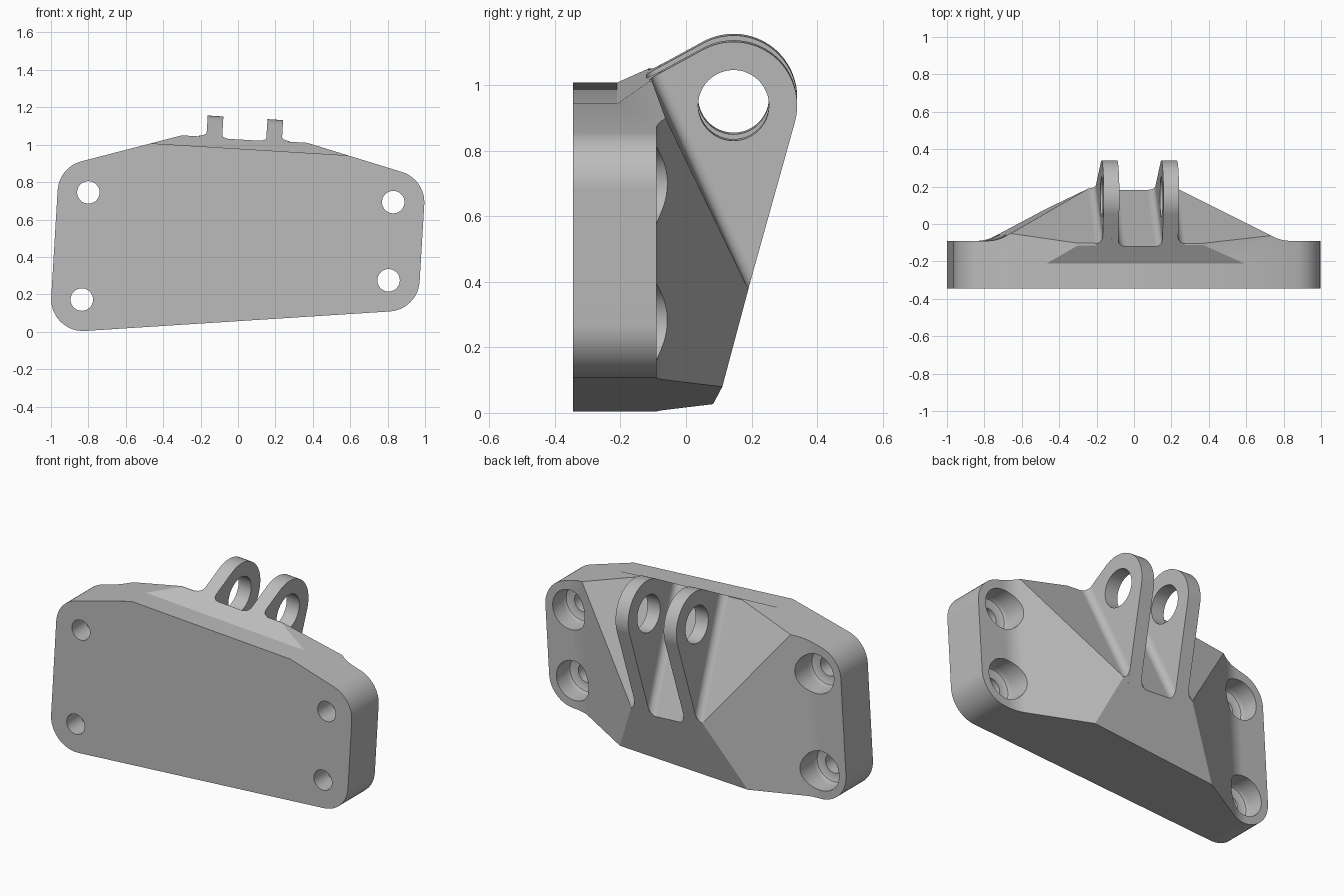
import bpy, bmesh, math
from mathutils import Matrix, Vector

if "Cube" in bpy.data.objects:
    bpy.data.objects.remove(bpy.data.objects["Cube"], do_unlink=True)

TILT = Matrix.Rotation(0.061, 4, 'Y')     # the bracket leans slightly about y
MID = -0.03                               # centre plane in the tilted frame
LUG_X, LUG_HALF, FILLET, STEP = 0.16, 0.042, 0.04, 0.018
FRONT, BACK = -0.345, -0.09               # plate faces
PIN = Vector((0.145, 0.95))               # lug eye centre (y, z)
EYE_R, PIN_R = 0.194, 0.108
RIDGE, CREASE = Vector((-0.105, 1.035)), Vector((0.19, 0.39))

steel = bpy.data.materials.new("plain_grey")
steel.use_nodes = True
steel.diffuse_color = (0.5, 0.5, 0.5, 1)
steel.node_tree.nodes["Principled BSDF"].inputs["Base Color"].default_value = (0.5, 0.5, 0.5, 1)


def frame(a, b, d, origin=(0, 0, 0)):
    """Matrix taking (a, b, depth) to space along three axes."""
    m = Matrix((a, b, d)).transposed().to_4x4()
    m.translation = Vector(origin)
    return m


X, Y, Z = (1, 0, 0), (0, 1, 0), (0, 0, 1)
FACE = frame(X, Z, Y)                     # plate outline, depth along y
SIDE = TILT @ frame(Y, Z, X, (MID, 0, 0)) # side profile, depth along x
TOP = TILT @ frame(X, Y, Z, (MID, 0, 0))  # plan profile, depth along z


def finish(name, bm):
    bmesh.ops.recalc_face_normals(bm, faces=bm.faces[:])
    mesh = bpy.data.meshes.new(name)
    bm.to_mesh(mesh)
    bm.free()
    mesh.materials.append(steel)
    obj = bpy.data.objects.new(name, mesh)
    bpy.context.collection.objects.link(obj)
    return obj


def prism(name, pts, m, d0, d1):
    bm = bmesh.new()
    rings = [[bm.verts.new(m @ Vector((p[0], p[1], d))) for p in pts] for d in (d0, d1)]
    bm.faces.new(rings[0])
    bm.faces.new(rings[1])
    for i in range(len(pts)):
        j = (i + 1) % len(pts)
        bm.faces.new((rings[0][i], rings[0][j], rings[1][j], rings[1][i]))
    return finish(name, bm)


def lathe(name, profile, x, z):
    """Spin (radius, y) points about an axis along y."""
    bm = bmesh.new()
    vs = [bm.verts.new((x + r, y, z)) for r, y in profile]
    es = [bm.edges.new(pair) for pair in zip(vs, vs[1:])]
    bmesh.ops.spin(bm, geom=vs + es, cent=(x, 0, z), axis=Y, angle=math.tau, steps=48)
    bmesh.ops.remove_doubles(bm, verts=bm.verts[:], dist=1e-5)
    return finish(name, bm)


def arc(c, r, a0, a1, n):
    return [(c[0] + r * math.cos(a0 + (a1 - a0) * i / n),
             c[1] + r * math.sin(a0 + (a1 - a0) * i / n)) for i in range(n + 1)]


def rounded(pts, n=12):
    """Round each (x, y, radius) corner that has a radius."""
    out = []
    for i, (x, y, r) in enumerate(pts):
        p = Vector((x, y))
        if not r:
            out.append(p)
            continue
        u = (Vector(pts[i - 1][:2]) - p).normalized()
        v = (Vector(pts[(i + 1) % len(pts)][:2]) - p).normalized()
        half = u.angle(v) / 2
        c = p + (u + v).normalized() * r / math.sin(half)
        s, e = p + u * r / math.tan(half) - c, p + v * r / math.tan(half) - c
        sweep = s.angle(e)
        for k in range(n + 1):
            t = k / n
            out.append(c + (s * math.sin((1 - t) * sweep) + e * math.sin(t * sweep)) / math.sin(sweep))
    return out


def combine(obj, other, how):
    mod = obj.modifiers.new(how.lower(), 'BOOLEAN')
    mod.operation, mod.solver, mod.object = how, 'EXACT', other
    bpy.context.view_layer.objects.active = obj
    bpy.ops.object.modifier_apply(modifier=mod.name)
    bpy.data.objects.remove(other, do_unlink=True)


# Body: plate outline crossed with the side profile and the plan profile
R = 0.17
body = prism("bracket_body", rounded([
    (-1.01, -0.008, R), (0.962, 0.118, R), (1.004, 0.815, R),
    (0.37, 1.01, 0), (-0.30, 1.05, 0), (-0.957, 0.88, R)]), FACE, FRONT, 0.5)
combine(body, prism("side_profile", [
    (-0.5, -0.2), (-0.5, 0.977), (-0.21, 0.977), RIDGE, CREASE, (0.028, -0.2)],
    SIDE, -1.5, 1.5), 'INTERSECT')
plan = [(1.3, -0.5, 0), (1.3, BACK, 0), (0.76, BACK, 0.2), (0.125, 0.25, 0)]
plan += [(-x, y, r) for x, y, r in reversed(plan)]
combine(body, prism("plan_profile", rounded(plan), TOP, -0.5, 1.5), 'INTERSECT')

# Shallow recess between the lugs
slope = (CREASE - RIDGE).normalized()
out = Vector((-slope.y, slope.x))
start = RIDGE - out * STEP
combine(body, prism("lug_recess", [
    start - slope * 0.3, start + slope * 0.85, (0.7, 0.3), (0.7, 1.3)],
    SIDE, -LUG_X, LUG_X), 'DIFFERENCE')

# Lugs: rounded eye with tangent edges down to the ridge and the rear face
lug = arc(PIN, EYE_R, math.radians(-15.4), math.radians(119), 32)
lug += [(-0.15, 1.01), (-0.15, 0.95), (0.10, 0.33), (0.1735, 0.33)]

# Fillets where each lug meets the sloping back
d3, n3 = Vector((0, *slope)), Vector((0, *out))
ALONG = TILT @ frame(X, n3, d3, (MID, *RIDGE))
for s in (-1, 1):
    combine(body, prism("lug", lug, SIDE, s * LUG_X - LUG_HALF, s * LUG_X + LUG_HALF), 'UNION')
    outer = arc((LUG_HALF + FILLET, FILLET), FILLET, 1.5 * math.pi, math.pi, 6)
    inner = arc((-LUG_HALF - FILLET, FILLET - STEP), FILLET, 0, -0.5 * math.pi, 6)
    flare = outer + inner + [(-LUG_HALF, -0.05), (LUG_HALF, -0.05)]
    fillet = prism("lug_fillet", [(s * (LUG_X + x), y) for x, y in flare], ALONG, -0.2, 0.9)
    combine(fillet, prism("fillet_limit", [
        (-0.21, 0.977), (0.048, 1.119), (0.333, 0.91), CREASE, (0.1735, 0.33), (0.05, 0.33)],
        SIDE, -0.5, 0.5), 'INTERSECT')
    combine(body, fillet, 'UNION')

# Pin bore through both lugs
combine(body, prism("pin_bore", arc(PIN, PIN_R, 0, math.tau, 48)[:-1], SIDE, -0.5, 0.5), 'DIFFERENCE')

# Counterbored bolt holes
bolt = [(0, -0.5), (0.06, -0.5), (0.06, -0.215), (0.088, -0.215),
        (0.109, -0.206), (0.118, -0.185), (0.118, 0.4), (0, 0.4)]
for x, z in ((-0.80, 0.745), (-0.835, 0.172), (0.83, 0.693), (0.805, 0.275)):
    combine(body, lathe("bolt_hole", bolt, x, z), 'DIFFERENCE')

# Smooth the rounds, keep the flats crisp
body.data.materials.clear()
body.data.materials.append(steel)
for p in body.data.polygons:
    p.material_index = 0
bpy.ops.object.select_all(action='DESELECT')
body.select_set(True)
bpy.context.view_layer.objects.active = body
bpy.ops.object.shade_smooth_by_angle(angle=math.radians(25))
weighted = body.modifiers.new("weighted_normals", 'WEIGHTED_NORMAL')
weighted.keep_sharp = True
